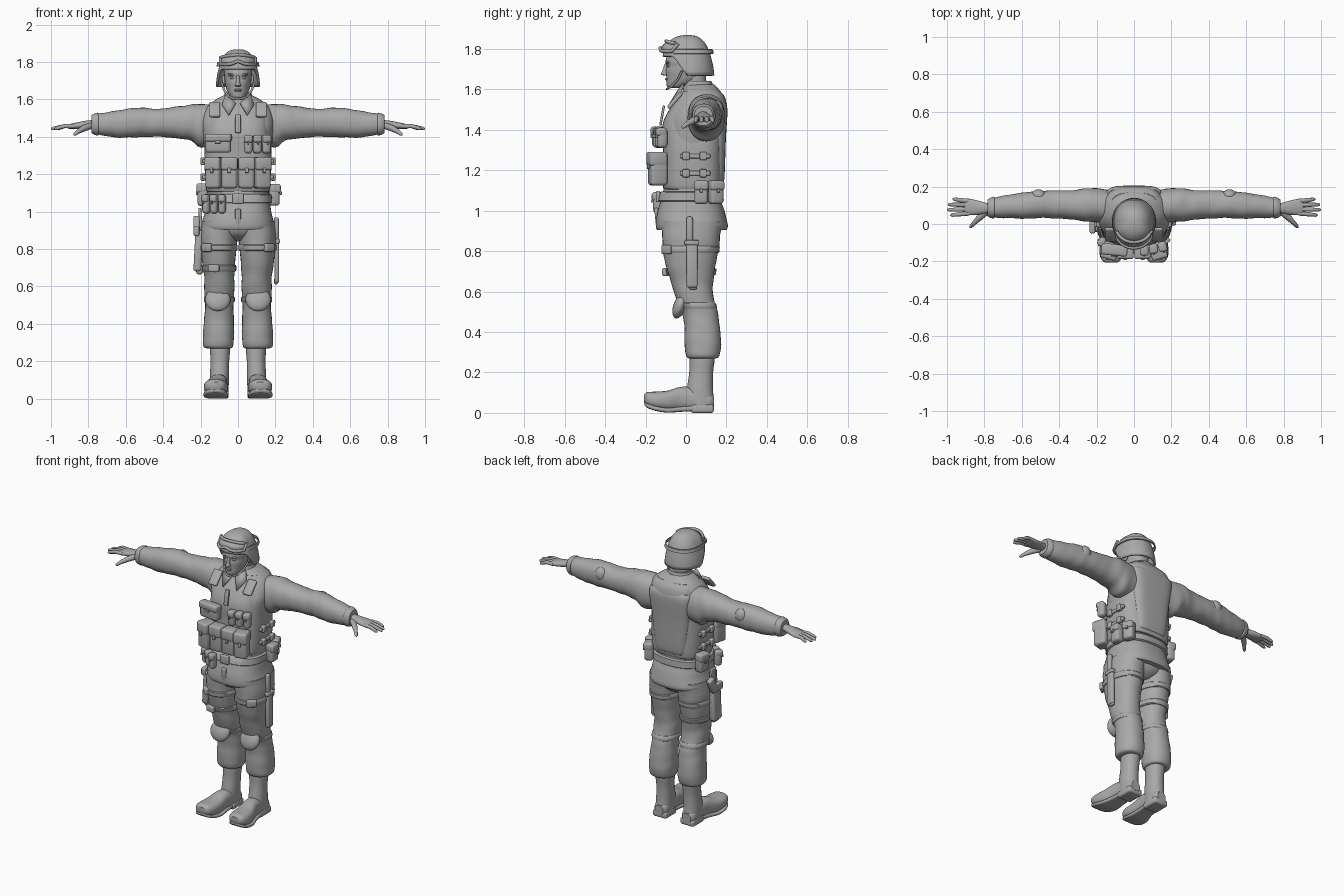
import bpy, bmesh, math
from mathutils import Vector, Matrix, Euler

grey = bpy.data.materials.new("plain grey")
grey.diffuse_color = (0.4, 0.4, 0.4, 1)


def finish(name, bm, mirror=False, angle=40):
    bmesh.ops.recalc_face_normals(bm, faces=bm.faces[:])
    me = bpy.data.meshes.new(name)
    bm.to_mesh(me)
    bm.free()
    me.materials.append(grey)
    me.shade_smooth()
    me.set_sharp_from_angle(angle=math.radians(angle))
    ob = bpy.data.objects.new(name, me)
    bpy.context.collection.objects.link(ob)
    if mirror:
        ob.modifiers.new("mirror", 'MIRROR').use_mirror_merge = False
    return ob


def skin_rings(bm, rings, caps=True):
    vs = [[bm.verts.new(p) for p in r] for r in rings]
    n = len(vs[0])
    for a, b in zip(vs, vs[1:]):
        for i in range(n):
            bm.faces.new((a[i], a[(i + 1) % n], b[(i + 1) % n], b[i]))
    if caps:
        bm.faces.new(vs[0])
        bm.faces.new(vs[-1])


def spline(rows, steps):
    rows = [Vector(r) for r in rows]
    out = []
    for i in range(len(rows) - 1):
        p0, p1, p2, p3 = (rows[max(0, min(len(rows) - 1, i + k))] for k in (-1, 0, 1, 2))
        for s in range(steps):
            t = s / steps
            out.append(0.5 * (2 * p1 + (p2 - p0) * t + (2 * p0 - 5 * p1 + 4 * p2 - p3) * t * t
                              + (3 * p1 - p0 - 3 * p2 + p3) * t ** 3))
    return out + [rows[-1]]


def power(v, e):
    return math.copysign(abs(v) ** (2 / e), v)


def loft(name, rows, axis='z', e=2.2, n=32, steps=4, fold=0.0, mirror=False, caps=True, angle=40):
    """rows: (position along axis, centre a, centre b, radius a, radius b)"""
    bm, rings = bmesh.new(), []
    for t, ca, cb, ra, rb in spline(rows, steps):
        ring = []
        for i in range(n):
            a = math.tau * i / n
            k = 1 + fold * (math.sin(t * 75 + 2 * math.sin(a)) + math.sin(t * 41 - 3 * math.cos(a)))
            u, v = ca + ra * k * power(math.cos(a), e), cb + rb * k * power(math.sin(a), e)
            ring.append({'z': (u, v, t), 'x': (t, u, v), 'y': (u, t, v)}[axis])
        rings.append(ring)
    skin_rings(bm, rings, caps)
    return finish(name, bm, mirror, angle)


def tube(name, pts, radii, n=10, mirror=False):
    pts, rings = [Vector(p) for p in pts], []
    for i, p in enumerate(pts):
        d = pts[min(i + 1, len(pts) - 1)] - pts[max(i - 1, 0)]
        q = d.to_track_quat('Z', 'Y')
        rings.append([p + q @ Vector((math.cos(math.tau * k / n), math.sin(math.tau * k / n), 0)) * radii[i]
                      for k in range(n)])
    bm = bmesh.new()
    skin_rings(bm, rings)
    return finish(name, bm, mirror, 60)


def box(name, loc, size, rot=(0, 0, 0), bevel=0.012, mirror=False):
    bm = bmesh.new()
    m = Matrix.LocRotScale(Vector(loc), Euler([math.radians(r) for r in rot]), Vector(size))
    bmesh.ops.create_cube(bm, size=1, matrix=m)
    bmesh.ops.bevel(bm, geom=bm.edges[:], offset=min(bevel, min(size) * 0.45), segments=3, profile=0.5,
                    affect='EDGES')
    return finish(name, bm, mirror)


def ball(name, loc, size, rot=(0, 0, 0), mirror=False):
    bm = bmesh.new()
    m = Matrix.LocRotScale(Vector(loc), Euler([math.radians(r) for r in rot]), Vector(size))
    bmesh.ops.create_uvsphere(bm, u_segments=20, v_segments=12, radius=1, matrix=m)
    return finish(name, bm, mirror)


def patch(name, pts, thick, mirror=False):
    bm = bmesh.new()
    bm.faces.new([bm.verts.new(p) for p in pts])
    ob = finish(name, bm, mirror)
    s = ob.modifiers.new("thickness", 'SOLIDIFY')
    s.thickness, s.offset = thick, 0


def pouch(name, loc, size, rz=0, mirror=False):
    """Pouch body, flap and buckle tab, with the front facing -y before turning"""
    out = Matrix.Rotation(math.radians(rz), 3, 'Z') @ Vector((0, -1, 0))
    w, d, h = size
    p = Vector(loc)
    box(name, p, size, (0, 0, rz), 0.016, mirror)
    box(name + "_flap", p + out * 0.005 + Vector((0, 0, h * 0.3)), (w * 1.05, d * 1.04, h * 0.42), (0, 0, rz), 0.012, mirror)
    box(name + "_tab", p + out * (d / 2 + 0.006) + Vector((0, 0, h * 0.08)), (w * 0.22, 0.012, h * 0.16), (0, 0, rz), 0.003, mirror)


# Jacket, vest, belt and collar
loft("jacket", [(.905, 0, .028, .187, .172), (.93, 0, .028, .195, .178), (1.0, 0, .025, .178, .165),
                (1.06, 0, .025, .168, .148), (1.15, 0, .032, .165, .135), (1.3, 0, .035, .175, .135),
                (1.42, 0, .038, .188, .142), (1.5, 0, .06, .19, .132), (1.56, 0, .075, .165, .11),
                (1.595, 0, .078, .125, .088), (1.625, 0, .07, .07, .068)], e=2.5, n=48, fold=.004)
loft("vest", [(1.105, 0, .033, .16, .135), (1.13, 0, .033, .172, .148), (1.3, 0, .035, .18, .148),
              (1.42, 0, .038, .17, .155), (1.5, 0, .06, .165, .143), (1.56, 0, .076, .15, .117),
              (1.592, 0, .078, .125, .09)], e=3, n=48)
loft("back_panel", [(1.13, 0, .11, .10, .07), (1.16, 0, .11, .115, .08), (1.35, 0, .115, .135, .082),
                    (1.5, 0, .13, .15, .075), (1.54, 0, .13, .14, .06)], e=4, n=40)
loft("belt", [(1.045, 0, .025, .176, .156), (1.05, 0, .025, .182, .162), (1.09, 0, .028, .18, .156),
              (1.095, 0, .028, .174, .15)], e=2.5, steps=1, n=48)
box("belt_buckle", (0, -.138, 1.07), (.06, .02, .055), bevel=.006)
loft("collar", [(1.575, 0, .065, .098, .085), (1.61, 0, .062, .078, .075), (1.64, 0, .06, .07, .066),
                (1.635, 0, .06, .058, .055)], steps=3)
patch("collar_lapel", [(.012, -.045, 1.58), (.065, -.012, 1.628), (.085, -.035, 1.57), (.05, -.085, 1.515)], .012, True)
box("front_placket", (0, -.118, 1.47), (.03, .012, .1), (-10, 0, 0), .004)
box("shoulder_strap", (.125, -.055, 1.545), (.06, .02, .10), (-42, 0, 0), .008, True)
box("hem_placket", (0, -.142, .96), (.03, .02, .11), (6, 0, 0), .006)

# Arms and hands
loft("sleeve", [(.12, .095, 1.46, .085, .105), (.2, .1, 1.46, .092, .115), (.25, .102, 1.475, .088, .098),
                (.32, .102, 1.477, .08, .085), (.42, .105, 1.475, .074, .075), (.5, .105, 1.477, .073, .077),
                (.56, .1, 1.476, .071, .079), (.65, .095, 1.468, .065, .071), (.74, .088, 1.468, .054, .058),
                (.775, .086, 1.47, .044, .05), (.78, .086, 1.47, .032, .034)], 'x', fold=.014, mirror=True)
ball("elbow_pad", (.51, .15, 1.50), (.04, .035, .045), mirror=True)
loft("sleeve_cuff", [(.745, .088, 1.468, .054, .057), (.75, .088, 1.468, .058, .061), (.77, .086, 1.468, .053, .056),
                     (.782, .086, 1.468, .045, .048)], 'x', steps=2, mirror=True)
loft("palm", [(.75, .085, 1.47, .026, .022), (.79, .085, 1.468, .028, .021), (.83, .087, 1.463, .037, .02),
              (.87, .09, 1.458, .043, .017), (.90, .09, 1.455, .041, .013), (.908, .09, 1.454, .033, .007)],
     'x', n=20, mirror=True)
for i, tip in enumerate((.982, 1.0, .995, .97)):
    y = .057 + i * .022
    ty = y + (i - 1.5) * .006
    tube("finger", [(.88, y, 1.457), (.93, (y + ty) / 2, 1.457), (tip - .012, ty, 1.445), (tip - .003, ty, 1.442),
                    (tip, ty, 1.441)], (.012, .0115, .0095, .006, .002), mirror=True)
tube("thumb", [(.79, .065, 1.458), (.825, .035, 1.445), (.855, .005, 1.428), (.872, -.014, 1.414), (.878, -.02, 1.41)],
     (.018, .017, .012, .009, .003), mirror=True)

# Trousers, knee pads and thigh straps
loft("trouser_leg", [(.268, .1, .08, .056, .062), (.28, .106, .083, .078, .082), (.34, .104, .083, .084, .09),
                     (.42, .102, .08, .079, .088), (.5, .1, .068, .076, .088), (.58, .1, .04, .08, .095),
                     (.65, .1, .03, .081, .104), (.75, .104, .022, .09, .128), (.85, .103, .025, .1, .142),
                     (.95, .1, .028, .095, .15)], fold=.009, mirror=True)
loft("trouser_seat", [(.845, 0, .035, .05, .08), (.88, 0, .03, .13, .13), (.95, 0, .028, .18, .15),
                      (1.02, 0, .028, .165, .14)])
ball("knee_pad", (.108, -.03, .53), (.068, .032, .066), (-20, 0, 0), True)
loft("knee_strap", [(.515, .1, .062, .079, .09), (.52, .1, .06, .083, .094), (.54, .1, .053, .083, .096),
                    (.545, .1, .052, .079, .092)], steps=1, mirror=True)
loft("thigh_strap", [(.79, .104, .023, .098, .137), (.795, .104, .023, .102, .142), (.82, .104, .023, .102, .144),
                     (.825, .104, .023, .098, .14)], steps=1, mirror=True)
loft("lower_thigh_strap", [(.68, -.102, .027, .088, .116), (.685, -.102, .027, .093, .121),
                           (.71, -.103, .025, .094, .126), (.715, -.103, .025, .09, .122)], steps=1)
box("thigh_buckle", (.165, -.095, .808), (.06, .03, .045), (0, 0, 40), .008, True)
box("lower_thigh_buckle", (-.13, -.1, .697), (.06, .025, .04), (0, 0, -15), .008)

# Boots
loft("boot_shaft", [(.29, .096, .08, .05, .058), (.265, .096, .08, .054, .062), (.2, .097, .075, .05, .059),
                    (.12, .099, .069, .051, .064), (.06, .1, .072, .05, .066), (.02, .1, .075, .048, .062)], mirror=True)
loft("boot_foot", [(.138, .1, .05, .03, .03), (.11, .1, .055, .047, .045), (.03, .102, .068, .047, .058),
                   (-.03, .107, .07, .05, .058), (-.09, .115, .06, .06, .05), (-.15, .12, .062, .063, .043),
                   (-.19, .122, .068, .052, .035), (-.207, .122, .07, .032, .02)], 'y', e=2.5, mirror=True)
box("boot_heel", (.1, .08, .021), (.1, .115, .042), bevel=.012, mirror=True)
loft("boot_sole", [(.03, .104, .022, .047, .014), (-.03, .108, .018, .052, .013), (-.09, .115, .013, .063, .012),
                   (-.15, .12, .022, .065, .012), (-.19, .122, .036, .052, .012), (-.205, .122, .045, .03, .008)],
     'y', e=4, mirror=True)

# Neck, head and face
loft("neck", [(1.56, 0, .055, .06, .06), (1.62, 0, .045, .055, .058), (1.70, 0, .035, .056, .06)])
loft("head", [(1.606, 0, -.06, .02, .025), (1.613, 0, -.05, .038, .043), (1.635, 0, -.022, .053, .075),
              (1.66, 0, -.006, .063, .091), (1.69, 0, 0, .07, .1), (1.715, 0, .003, .072, .1),
              (1.735, 0, .002, .074, .104), (1.77, 0, .008, .076, .1), (1.82, 0, .01, .06, .08)])
loft("nose", [(1.668, 0, -.096, .01, .01), (1.674, 0, -.102, .016, .021), (1.69, 0, -.1, .011, .018),
              (1.72, 0, -.094, .009, .013), (1.732, 0, -.09, .008, .01)], n=16)
ball("brow", (.03, -.088, 1.732), (.026, .012, .007), (0, -8, -18), True)
ball("eye", (.029, -.085, 1.715), (.014, .009, .007), (0, 0, -18), True)
ball("upper_lip", (0, -.094, 1.651), (.023, .01, .005))
ball("lower_lip", (0, -.09, 1.643), (.019, .01, .006))
ball("chin", (0, -.076, 1.62), (.022, .02, .014))
ball("ear", (.076, .012, 1.70), (.01, .02, .032), mirror=True)

# Helmet shell with a raised front rim and low sides
bm, rings, N = bmesh.new(), [], 48
for j in range(15):
    a = math.pi / 2 * min(j / 14, .985)
    ring = []
    for i in range(N):
        c, s = math.cos(math.tau * i / N), math.sin(math.tau * i / N)
        f = max(0, min(1, (s * .125 + .085) / .09))
        rim = 1.762 - .094 * f * f * (3 - 2 * f)
        k = math.cos(a) ** .75
        flare = 1 + .05 * max(0, 1 - j / 4)
        ring.append((.113 * k * c * flare, .012 + .122 * k * s * flare, rim + (1.868 - rim) * math.sin(a)))
    rings.append(ring)
skin_rings(bm, rings, False)
bm.faces.new([v for v in bm.verts if v.index == -1][-N:])
shell = finish("helmet", bm)
sol = shell.modifiers.new("thickness", 'SOLIDIFY')
sol.thickness, sol.offset = .012, -1
tube("chin_strap", [(.088, -.02, 1.69), (.074, -.04, 1.65), (.048, -.07, 1.615), (.02, -.09, 1.604), (0, -.094, 1.602)],
     (.006,) * 5, 8, True)

# Goggles resting on the helmet
loft("goggle_strap", [(1.775, 0, .012, .109, .119), (1.777, 0, .012, .115, .125), (1.797, 0, .012, .111, .121),
                      (1.799, 0, .012, .105, .115)], steps=1, caps=False)
rim = [(.104 * math.sin(u), .012 - .136 * math.cos(u) ** .7 if abs(u) < 1.3 else -.03) for u in
       [(-1.1 + 2.2 * i / 16) for i in range(17)]]
top = [(x, y + .026, 1.838 - 1.6 * x * x) for x, y in rim]
low = [(x, y - .004, 1.788 + .016 * math.exp(-(x / .025) ** 2)) for x, y in rim]
loop = top + low[::-1]
tube("goggle_frame", loop + [loop[0]], (.009,) * 35, 8)
bm = bmesh.new()
a, b = ([bm.verts.new(p) for p in r] for r in (top, low))
for i in range(16):
    bm.faces.new((a[i], a[i + 1], b[i + 1], b[i]))
finish("goggle_lens", bm).modifiers.new("thickness", 'SOLIDIFY').thickness = .006

# Chest pouches and the row of four magazine pouches
pouch("radio_pouch", (-.105, -.135, 1.365), (.135, .055, .1), -6)
for i in range(3):
    pouch("small_magazine_pouch", (.055 + i * .048, -.138 + i * .01, 1.36), (.044, .05, .098), i * 8)
pouch("inner_magazine_pouch", (.045, -.143, 1.207), (.084, .075, .165), 2, True)
pouch("outer_magazine_pouch", (.128, -.14, 1.207), (.082, .085, .165), 16, True)

# Belt pouches, side straps and buckles
for i in range(3):
    pouch("belt_clip_pouch", (-.085 - i * .042, -.14 + i * .024, 1.04), (.038, .045, .1), -12 - i * 14)
for y in (.075, .148):
    pouch("hip_pouch", (.195 - (y - .075) * .45, y, 1.09), (.068, .055, .115), 90 + (y - .075) * 300)
pouch("rear_hip_pouch", (-.185, .1, 1.09), (.075, .055, .12), -100)
for z in (1.185, 1.27):
    box("side_strap", (.18, .045, z), (.02, .15, .022), bevel=.005, mirror=True)
    for y in (0, .085):
        box("side_buckle", (.187, y, z), (.026, .035, .04), bevel=.006, mirror=True)

# Thigh holster with pistol grip, and sheathed knife
box("holster", (-.212, 0, .79), (.042, .085, .22), (0, 3, 0), .014)
box("holster_tip", (-.206, -.005, .69), (.036, .06, .05), bevel=.012)
box("holster_hanger", (-.2, .01, .95), (.016, .05, .14), (0, -4, 0), .005)
box("pistol_grip", (-.222, .045, .925), (.034, .05, .1), (-25, 0, 0), .01)
box("pistol_slide", (-.222, .0, .895), (.03, .1, .05), (0, 0, 0), .008)
box("knife_sheath", (.207, .03, .73), (.026, .055, .22), (0, 0, 0), .01)
box("knife_tip", (.203, .035, .628), (.02, .04, .035), bevel=.008)
box("knife_guard", (.208, .028, .842), (.034, .07, .024), bevel=.006)
box("knife_handle", (.205, .018, .905), (.026, .032, .13), bevel=.01)
